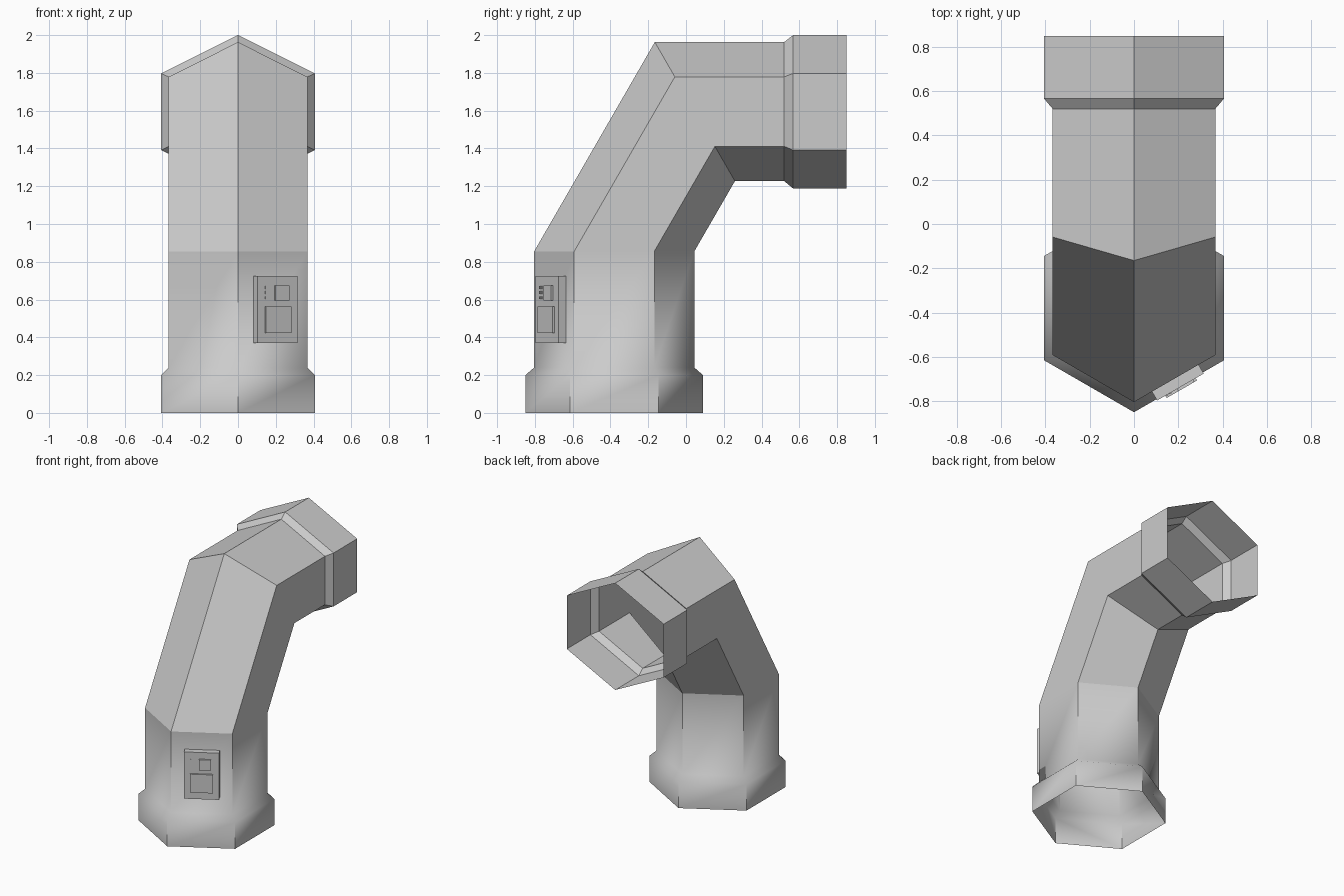
import bpy, bmesh, math
from mathutils import Vector, Matrix

if "Cube" in bpy.data.objects:
    bpy.data.objects.remove(bpy.data.objects["Cube"])

AX = [(math.sin(math.radians(60 * i)), math.cos(math.radians(60 * i))) for i in range(6)]


def hex_tube(name, rings):
    """Open six-sided tube through rings of (y, z, half width in x, pointed-axis vector in yz)."""
    bm = bmesh.new()
    loops = []
    for y, z, w, (ay, az) in rings:
        k = w / math.sin(math.radians(60))
        loops.append([bm.verts.new((k * s, y + c * ay, z + c * az)) for s, c in AX])
    for a, b in zip(loops, loops[1:]):
        for i in range(6):
            j = (i + 1) % 6
            bm.faces.new((a[i], b[i], b[j], a[j]))
    bmesh.ops.recalc_face_normals(bm, faces=bm.faces)
    # make sure the open tube's normals point outward
    f = max(bm.faces, key=lambda f: f.calc_center_median().x)
    if f.normal.x < 0:
        bmesh.ops.reverse_faces(bm, faces=bm.faces)
    me = bpy.data.meshes.new(name)
    bm.to_mesh(me)
    bm.free()
    ob = bpy.data.objects.new(name, me)
    bpy.context.collection.objects.link(ob)
    return ob


R, W = 0.424, 0.367      # pipe: point radius, half width
FR, FW = 0.47, 0.407     # flange
CY, CZ = -0.38, 1.595    # axis of upright and of horizontal run

# Upright base with flared foot
base = hex_tube("base_pipe", [
    (CY, 0.0, FW, (-FR, 0)),
    (CY, 0.2, FW, (-FR, 0)),
    (CY, 0.24, W, (-R, 0)),
    (CY, 0.855, W, (-R, 0)),
])
bpy.context.view_layer.objects.active = base
base.select_set(True)
bpy.ops.object.shade_smooth_by_angle(angle=math.radians(50))

# Slanted section and horizontal run
hex_tube("elbow_pipe", [
    (CY, 0.855, W, (-R, 0)),
    (0.047, CZ, W, (-0.212, 0.368)),
    (0.52, CZ, W, (0, 0.368)),
])

# Flared outlet collar
hex_tube("outlet_collar", [
    (0.52, CZ, W, (0, 0.368)),
    (0.567, CZ - 0.001, FW, (0, 0.406)),
    (0.85, CZ - 0.001, FW, (0, 0.406)),
])

# Control box on the front right facet: u runs along the facet, n points outward
U, N = Vector((0.866, 0.5, 0)), Vector((0.5, -0.866, 0))
ORIGIN = Vector((0, CY - R, 0))


def facet_box(name, u0, u1, z0, z1, n0, n1):
    bm = bmesh.new()
    bmesh.ops.create_cube(bm, size=1)
    m = Matrix((U * (u1 - u0), N * (n0 - n1), Vector((0, 0, z1 - z0)))).transposed().to_4x4()
    m.translation = ORIGIN + U * (u0 + u1) / 2 + N * (n0 + n1) / 2 + Vector((0, 0, (z0 + z1) / 2))
    bm.transform(m)
    bmesh.ops.recalc_face_normals(bm, faces=bm.faces)
    me = bpy.data.meshes.new(name)
    bm.to_mesh(me)
    bm.free()
    bpy.context.collection.objects.link(bpy.data.objects.new(name, me))


facet_box("control_box", 0.094, 0.337, 0.37, 0.725, -0.002, 0.046)
facet_box("lower_plate", 0.137, 0.295, 0.423, 0.563, 0.044, 0.058)
facet_box("upper_plate", 0.197, 0.281, 0.595, 0.675, 0.044, 0.058)
for i in range(3):
    for j in range(2):
        u, z = 0.140 + 0.016 * j, 0.602 + 0.027 * i
        facet_box(f"indicator_{i}_{j}", u, u + 0.011, z, z + 0.015, 0.044, 0.05)
